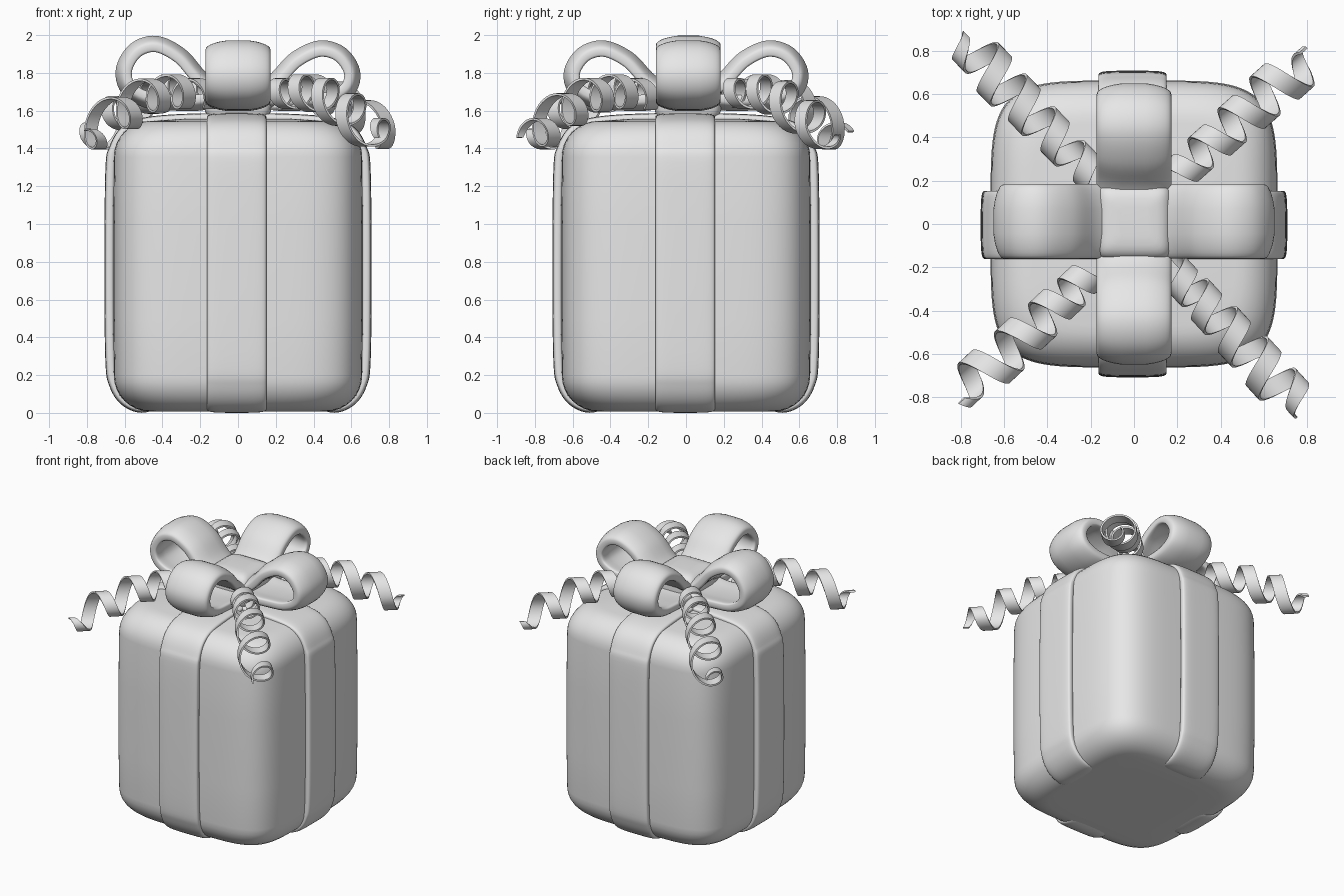
import bpy, bmesh, math
from mathutils import Vector

if "Cube" in bpy.data.objects:
    bpy.data.objects.remove(bpy.data.objects["Cube"])

wrap = bpy.data.materials.new("plain grey")
wrap.diffuse_color = (0.8, 0.8, 0.8, 1)
wrap.use_nodes = True
wrap.node_tree.nodes["Principled BSDF"].inputs["Base Color"].default_value = wrap.diffuse_color


def spow(v, e):
    return math.copysign(abs(v) ** e, v)


def skin(name, rings, closed=False, angle=50):
    """Skin a list of equal point rings into a smooth shaded object."""
    bm = bmesh.new()
    vs = [[bm.verts.new(p) for p in ring] for ring in rings]
    n, k = len(vs), len(vs[0])
    for i in range(n if closed else n - 1):
        a, b = vs[i], vs[(i + 1) % n]
        for j in range(k):
            bm.faces.new((a[j], a[(j + 1) % k], b[(j + 1) % k], b[j]))
    if not closed:
        bm.faces.new(vs[0])
        bm.faces.new(vs[-1])
    bmesh.ops.recalc_face_normals(bm, faces=bm.faces)
    me = bpy.data.meshes.new(name)
    bm.to_mesh(me)
    bm.free()
    me.shade_smooth()
    me.set_sharp_from_angle(angle=math.radians(angle))
    me.materials.append(wrap)
    ob = bpy.data.objects.new(name, me)
    bpy.context.collection.objects.link(ob)
    return ob


def spline(pts, closed=False, steps=6):
    """Smooth curve through the points."""
    n, out = len(pts), []
    get = (lambda i: Vector(pts[i % n])) if closed else \
          (lambda i: Vector(pts[max(0, min(n - 1, i))]))
    for i in range(n if closed else n - 1):
        p0, p1, p2, p3 = (get(i + k) for k in (-1, 0, 1, 2))
        for s in range(steps):
            t = s / steps
            out.append(0.5 * (2 * p1 + (p2 - p0) * t + (2 * p0 - 5 * p1 + 4 * p2 - p3) * t * t
                              + (3 * p1 - p0 - 3 * p2 + p3) * t ** 3))
    if not closed:
        out.append(get(n - 1))
    return out


def band(name, path, width, thick, closed=False, barrel=0.0):
    """Sweep a soft-edged flat section along a path in the xz plane."""
    n, rings = len(path), []
    for i, p in enumerate(path):
        a = path[(i - 1) % n] if closed else path[max(i - 1, 0)]
        b = path[(i + 1) % n] if closed else path[min(i + 1, n - 1)]
        t = (b - a).normalized()
        nor = Vector((-t.z, 0, t.x))
        ring = []
        for j in range(28):
            q = math.tau * (j + 0.5) / 28
            v = spow(math.cos(q), 0.5)
            ring.append(p + Vector((0, 1, 0)) * v * width / 2
                        + nor * (spow(math.sin(q), 0.45) * thick / 2 - barrel * v * v))
        rings.append(ring)
    return skin(name, rings, closed)


# Box: rounded-square rings stacked along a soft-cornered side profile
HALF, R, Z0, Z1, E = 0.658, 0.19, 0.008, 1.545, 2 / 4.9
side = [(0.15, Z0), (0.35, Z0)]
side += [(HALF - R + R * math.sin(a), Z0 + R - R * math.cos(a))
         for a in (math.pi / 2 * i / 8 for i in range(9))]
side += [(HALF + 0.004, 0.5), (HALF + 0.004, 1.0)]
side += [(HALF - R + R * math.cos(a), Z1 - R + R * math.sin(a))
         for a in (math.pi / 2 * i / 8 for i in range(9))]
side += [(0.3, Z1 + 0.012), (0.1, Z1 + 0.015)]
rings = []
for r, z in side:
    rings.append([(r * spow(math.cos(q), E), r * spow(math.sin(q), E), z)
                  for q in (math.tau * i / 96 for i in range(96))])
skin("gift_box", rings)

# Two ribbons running up the sides and over the top, tucked in underneath
half = [(0.40, 0.06), (0.51, 0.028), (0.60, 0.065), (0.655, 0.15), (0.675, 0.28), (0.68, 0.75),
        (0.675, 1.28), (0.655, 1.40), (0.60, 1.49), (0.50, 1.535), (0.30, 1.555)]
loop = [(u, 0, z) for u, z in half] + [(0, 0, 1.56)] + [(-u, 0, z) for u, z in reversed(half)]
for i, name in enumerate(("ribbon_side_to_side", "ribbon_front_to_back")):
    ob = band(name, spline(loop), 0.315, 0.055)
    ob.rotation_euler.z = math.pi / 2 * i
    ob.location = (-0.007 * i, -0.004 * (1 - i), 0)

# Four bow loops, slightly barrel-shaped across their width
tear = [(0.08, 1.67), (0.20, 1.775), (0.30, 1.88), (0.43, 1.94), (0.545, 1.91), (0.612, 1.81),
        (0.59, 1.71), (0.49, 1.65), (0.35, 1.635), (0.2, 1.635)]
for i, (name, lift) in enumerate((("bow_loop_right", 0.99), ("bow_loop_back", 0.99),
                                  ("bow_loop_left", 1.07), ("bow_loop_front", 0.99))):
    path = spline([(u, 0, 1.635 + (z - 1.635) * lift) for u, z in tear], True)
    ob = band(name, path, 0.345, 0.075, True, 0.028)
    ob.rotation_euler.z = math.pi / 2 * i
    if i % 2 == 0:
        ob.location.y = 0.012

# Domed knot in the middle of the bow
knot = []
for k in range(17):
    a = -math.pi / 2 + math.pi * (k + 0.5) / 17
    r, z = 0.18 * abs(math.cos(a)) ** 0.4, 1.67 + 0.135 * spow(math.sin(a), 0.65)
    knot.append([(r * spow(math.cos(q), 0.3), 0.01 + r * spow(math.sin(q), 0.3), z)
                 for q in (math.tau * i / 48 for i in range(48))])
skin("bow_knot", knot)

# Curled ribbon tails springing out over the four corners
axis_z = spline([(0, 0, 1.68), (0.25, 0, 1.70), (0.5, 0, 1.665), (0.75, 0, 1.56), (1, 0, 1.46)], steps=40)
N = 160
# each tail: end point, then where along its length the coil passes over the top
curls = (("curl_back_right", 0.81, 0.77, (0.09, 0.32, 0.55, 0.80)),
         ("curl_back_left", -0.80, 0.85, (0.07, 0.30, 0.53, 0.75)),
         ("curl_front_left", -0.81, -0.80, (0.08, 0.27, 0.50, 0.76)),
         ("curl_front_right", 0.77, -0.85, (0.08, 0.26, 0.48, 0.71)))
for name, ex, ey, tops in curls:
    start = Vector((math.copysign(0.18, ex), math.copysign(0.21, ey), 0))
    end = Vector((ex, ey, 0))
    d = (end - start).normalized()
    across = Vector((-d.y, d.x, 0))
    rings = []
    for i in range(N + 1):
        t = i / N
        c = start.lerp(end, t)
        c.z = axis_z[i].z
        rad = 0.075 + 0.035 * min(t / 0.75, 1)
        if t > 0.86:                       # the tip straightens out
            rad *= 1 - 0.6 * (t - 0.86) / 0.14
        k = min(2, sum(t > s for s in tops[1:]))
        turn = k + (t - tops[k]) / (tops[k + 1] - tops[k])
        q = math.tau * turn + math.pi / 2
        out = across * math.cos(q) + Vector((0, 0, 1)) * math.sin(q)
        w = 0.044 * (1 if t < 0.9 else 1 - 0.55 * (t - 0.9) / 0.1)
        p = c + out * rad
        rings.append([p + d * w + out * 0.006, p - d * w + out * 0.006,
                      p - d * w - out * 0.006, p + d * w - out * 0.006])
    skin(name, rings)
